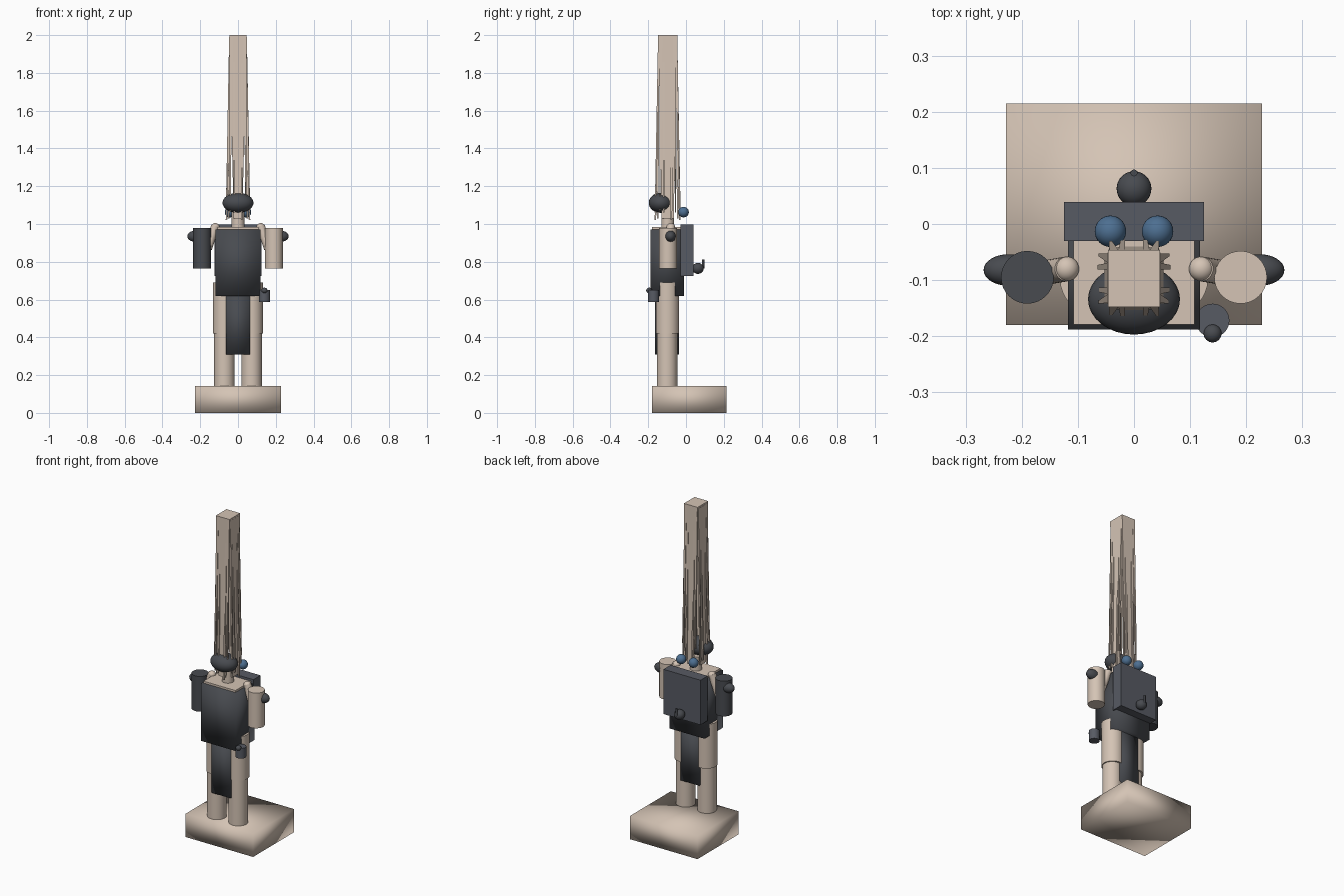
import bpy, bmesh
from math import pi
from mathutils import Vector, Matrix

cube = bpy.data.objects.get("Cube")
if cube:
    bpy.data.objects.remove(cube, do_unlink=True)


def material(name, rgb):
    m = bpy.data.materials.new(name)
    m.use_nodes = True
    m.diffuse_color = (*rgb, 1)
    m.node_tree.nodes["Principled BSDF"].inputs["Base Color"].default_value = (*rgb, 1)
    return m


TAN = material("warm stone", (0.66, 0.55, 0.46))
DARK = material("charcoal", (0.065, 0.07, 0.08))
SLATE = material("slate grey", (0.095, 0.103, 0.125))
BLUE = material("steel blue", (0.075, 0.16, 0.285))


def finish(name, bm, mat, smooth=None):
    mesh = bpy.data.meshes.new(name)
    bm.normal_update()
    bm.to_mesh(mesh)
    bm.free()
    obj = bpy.data.objects.new(name, mesh)
    bpy.context.collection.objects.link(obj)
    mesh.materials.append(mat)
    if smooth:
        bpy.ops.object.select_all(action="DESELECT")
        obj.select_set(True)
        bpy.context.view_layer.objects.active = obj
        if smooth == "all":
            bpy.ops.object.shade_smooth()
        else:
            bpy.ops.object.shade_smooth_by_angle(angle=pi / 5)
    return obj


def box(name, lo, hi, mat, smooth=None):
    lo, hi = Vector(lo), Vector(hi)
    bm = bmesh.new()
    bmesh.ops.create_cube(bm, size=1)
    bmesh.ops.scale(bm, vec=hi - lo, verts=bm.verts)
    bmesh.ops.translate(bm, vec=(lo + hi) / 2, verts=bm.verts)
    return finish(name, bm, mat, smooth)


def ball(name, centre, radii, mat):
    bm = bmesh.new()
    bmesh.ops.create_uvsphere(bm, u_segments=32, v_segments=16, radius=1)
    bmesh.ops.scale(bm, vec=radii, verts=bm.verts)
    bmesh.ops.translate(bm, vec=centre, verts=bm.verts)
    return finish(name, bm, mat, "all")


def rod(name, a, b, radius, mat):
    a, b = Vector(a), Vector(b)
    bm = bmesh.new()
    bmesh.ops.create_cone(bm, cap_ends=True, segments=32, radius1=radius,
                          radius2=radius, depth=(b - a).length)
    turn = (b - a).to_track_quat("Z", "Y").to_matrix().to_4x4()
    bmesh.ops.transform(bm, matrix=Matrix.Translation((a + b) / 2) @ turn, verts=bm.verts)
    return finish(name, bm, mat, "angle")


HEAD = Vector((0, -0.097, 0))


def strip(name, quarter, top, bottom, z_low):
    """Tapering strip on one side of the tall column; ends are (along, out, width)."""
    bm = bmesh.new()
    bmesh.ops.create_cube(bm, size=1)
    for v in bm.verts:
        along, out, width = top if v.co.z > 0 else bottom
        z = 1.99 if v.co.z > 0 else z_low
        v.co = (along + v.co.x * width, -out + v.co.y * 0.008, z)
    turn = Matrix.Rotation(quarter * pi / 2, 4, "Z")
    bmesh.ops.transform(bm, matrix=Matrix.Translation(HEAD) @ turn, verts=bm.verts)
    return finish(name, bm, TAN)


# Plinth
box("plinth", (-0.228, -0.18, 0), (0.228, 0.215, 0.142), TAN, "all")

# Legs, shoulders and arms
for side, label, arm_mat in ((1, "left", TAN), (-1, "right", DARK)):
    rod(label + "_shin", (side * 0.072, -0.1, 0.14), (side * 0.072, -0.1, 0.43), 0.054, TAN)
    rod(label + "_thigh", (side * 0.07, -0.098, 0.42), (side * 0.07, -0.098, 0.69), 0.062, TAN)
    rod(label + "_shoulder", (side * 0.12, -0.08, 0.99), (side * 0.16, -0.087, 0.87), 0.022, TAN)
    ball(label + "_shoulder_cap", (side * 0.12, -0.08, 0.985), (0.022, 0.022, 0.02), TAN)
    rod(label + "_arm", (side * 0.19, -0.095, 0.765), (side * 0.19, -0.095, 0.98), 0.047, arm_mat)
    ball(label + "_arm_knob", (side * 0.224, -0.082, 0.935), (0.044, 0.028, 0.03), DARK)
    ball(label + "_blue_ball", (side * 0.042, -0.013, 1.063), (0.028, 0.028, 0.028), BLUE)

# Torso, coat and hanging cloth
box("coat", (-0.118, -0.188, 0.62), (0.118, -0.01, 0.972), DARK, "all")
box("torso", (-0.108, -0.179, 0.68), (0.108, -0.018, 0.984), TAN)
box("hanging_cloth", (-0.064, -0.163, 0.308), (0.064, -0.037, 0.64), DARK, "all")

# Backpack with its knob and pin
box("backpack", (-0.125, -0.03, 0.725), (0.125, 0.039, 0.998), SLATE)
ball("backpack_knob", (0, 0.063, 0.765), (0.031, 0.031, 0.029), DARK)
rod("backpack_pin", (0, 0.091, 0.765), (0, 0.091, 0.812), 0.006, DARK)

# Belt pouch
rod("pouch", (0.14, -0.172, 0.588), (0.14, -0.172, 0.65), 0.03, SLATE)
ball("pouch_button", (0.14, -0.195, 0.648), (0.016, 0.016, 0.015), DARK)

# Neck and cap
rod("neck", HEAD + Vector((0, 0, 0.97)), HEAD + Vector((0, 0, 1.07)), 0.034, TAN)
ball("cap", (0, -0.134, 1.112), (0.082, 0.063, 0.053), DARK)

# Tall column: a lid over four tapering panels with loose strands at the corners
box("column_lid", (-0.046, -0.148, 1.97), (0.046, -0.046, 2), TAN)
for quarter, label in enumerate(("front", "left", "back", "right")):
    out = 0.043 if quarter % 2 else 0.047
    low = 0.066 if quarter % 2 else 0.045
    strip(label + "_panel", quarter, (0, out, 0.092), (0, out + 0.006, low), 1.03)
    for s in (-1, 1):
        strip(label + "_strand", quarter, (s * 0.036, out, 0.016),
              (s * 0.042, out + 0.016, 0.005), 1.1 + 0.04 * s)
        strip(label + "_fringe", quarter, (s * 0.022, out - 0.002, 0.012),
              (s * 0.02, out + 0.018, 0.008), 1.04 - 0.02 * s)
